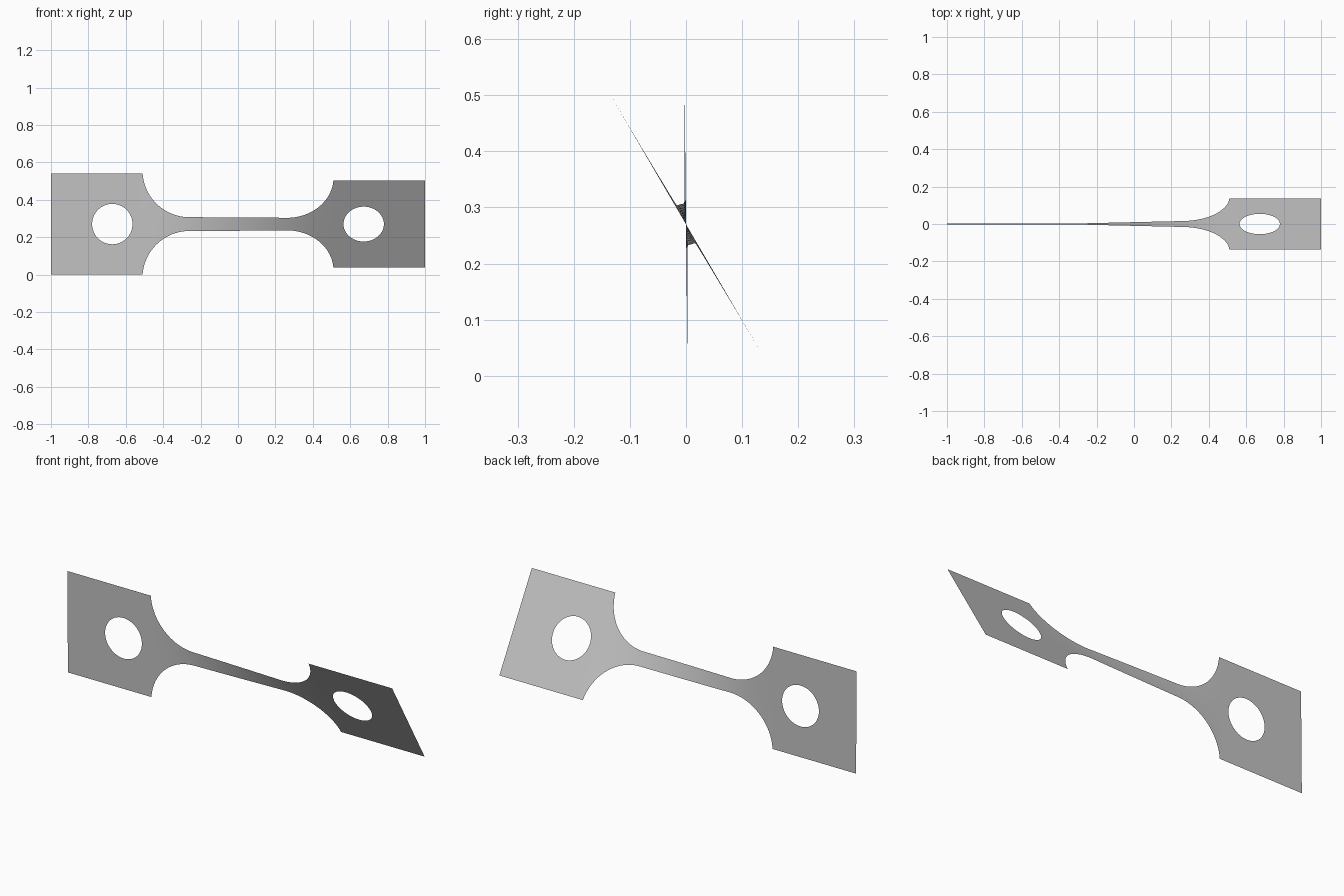
import bpy, bmesh, math
from mathutils import Vector

cube = bpy.data.objects.get("Cube")
if cube:
    bpy.data.objects.remove(cube, do_unlink=True)

HALF = 0.27          # half height of the end plates
NECK = 0.037         # half height of the narrow strip
PLATE_X = 0.51       # inner edge of the plates
NECK_X = 0.26        # where the fillets meet the strip
HOLE_X, HOLE_R = 0.672, 0.108
START, END = math.radians(0.6), math.radians(30.3)
ROWS = 16

# Stations along the neck: (x, half height), left fillet, strip, right fillet
sweep = 2 * math.atan((HALF - NECK) / (PLATE_X - NECK_X))
radius = (PLATE_X - NECK_X) / math.sin(sweep)
arc = []
for i in range(25):
    a = sweep * (1 - i / 24)
    arc.append((-NECK_X - radius * math.sin(a), NECK + radius * (1 - math.cos(a))))
strip = [(-NECK_X + 2 * NECK_X * i / 24, NECK) for i in range(1, 24)]
stations = arc + strip + [(-x, w) for x, w in reversed(arc)]

# Twist builds up faster where the sheet is narrower
twist = [0.0]
for (x0, w0), (x1, w1) in zip(stations, stations[1:]):
    twist.append(twist[-1] + (x1 - x0) * 2 / (w0 + w1))
twist = [START + (END - START) * t / twist[-1] for t in twist]

bm = bmesh.new()


def vert(x, s, angle):
    return bm.verts.new((x, -s * math.sin(angle), HALF + s * math.cos(angle)))


def skin(rings, closed=False):
    """Join successive rows of vertices with quads."""
    for a, b in zip(rings, rings[1:]):
        n = len(a)
        for i in range(n if closed else n - 1):
            j = (i + 1) % n
            bm.faces.new((a[i], b[i], b[j], a[j]))


# Twisted neck with fillets
skin([[vert(x, w * (2 * i / ROWS - 1), t) for i in range(ROWS + 1)]
      for (x, w), t in zip(stations, twist)])


# End plates, each spanned between its outline and its round hole
def end_plate(side, angle):
    corners = [Vector(c) for c in ((PLATE_X, -HALF), (PLATE_X, HALF), (1, HALF), (1, -HALF))]
    outline = [corners[k].lerp(corners[(k + 1) % 4], i / ROWS)
               for k in range(4) for i in range(ROWS)]
    rings = []
    for f in (0, 0.33, 0.67, 1):
        ring = []
        for k, p in enumerate(outline):
            a = math.radians(225) - math.tau * k / len(outline)
            hole = Vector((HOLE_X + HOLE_R * math.cos(a), HOLE_R * math.sin(a)))
            q = p.lerp(hole, f)
            ring.append(vert(side * q.x, q.y, angle))
        rings.append(ring)
    skin(rings, closed=True)


end_plate(-1, START)
end_plate(1, END)

bmesh.ops.remove_doubles(bm, verts=bm.verts, dist=0.0005)
bmesh.ops.recalc_face_normals(bm, faces=bm.faces)
mesh = bpy.data.meshes.new("twisted_strip")
bm.to_mesh(mesh)
bm.free()
obj = bpy.data.objects.new("twisted_strip", mesh)
bpy.context.collection.objects.link(obj)

# Plain grey
grey = bpy.data.materials.new("plain_grey")
grey.use_nodes = True
colour = (0.55, 0.55, 0.55, 1)
grey.diffuse_color = colour
grey.node_tree.nodes["Principled BSDF"].inputs["Base Color"].default_value = colour
mesh.materials.append(grey)

bpy.context.view_layer.objects.active = obj
obj.select_set(True)
bpy.ops.object.shade_smooth_by_angle(angle=math.radians(30))
